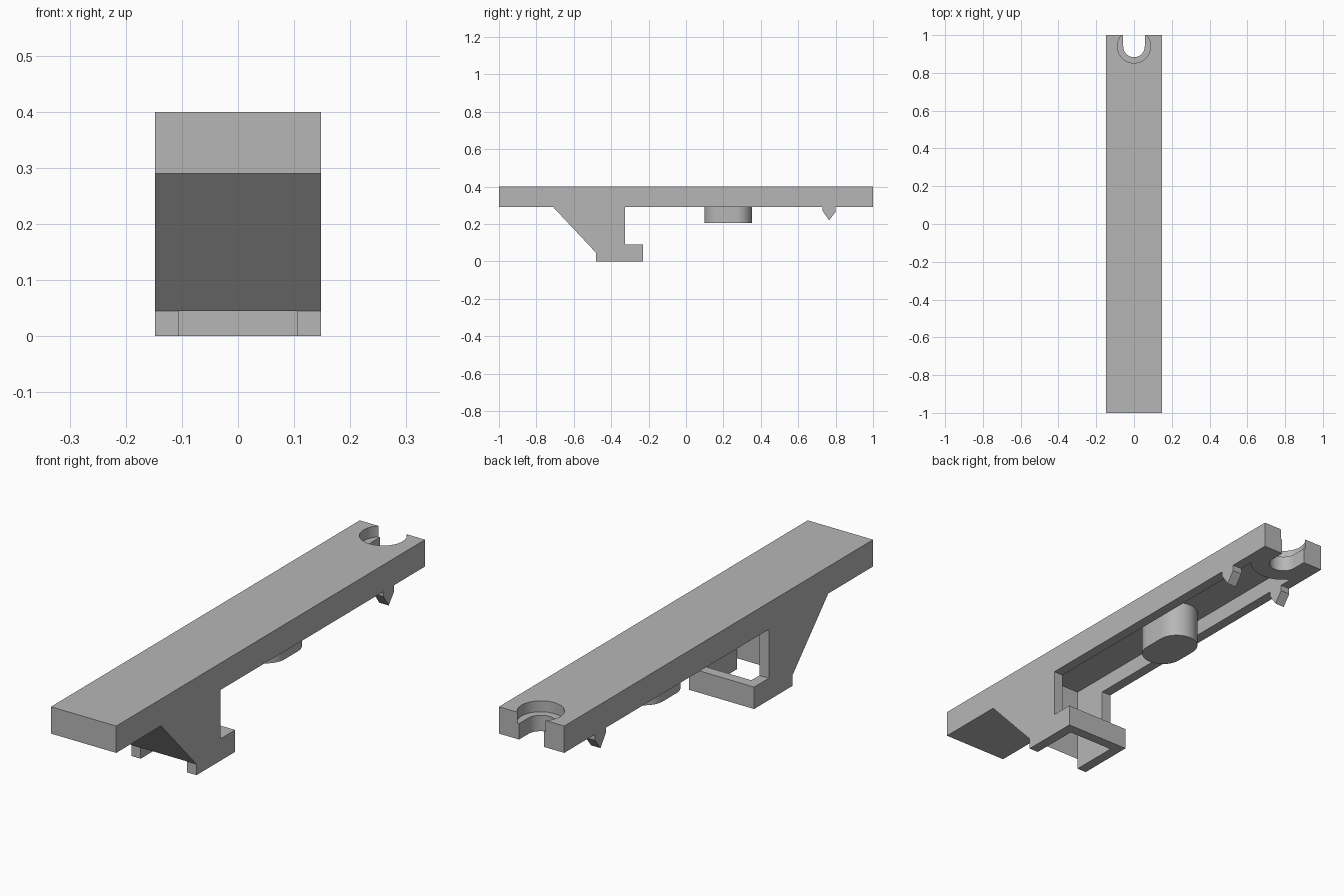
import bpy, bmesh
from math import sin, cos, asin, pi
from mathutils import Vector

cube = bpy.data.objects.get("Cube")
if cube:
    bpy.data.objects.remove(cube, do_unlink=True)

grey = bpy.data.materials.new("mid_grey")
grey.use_nodes = True
colour = (0.47, 0.47, 0.47, 1)
grey.diffuse_color = colour
grey.node_tree.nodes["Principled BSDF"].inputs["Base Color"].default_value = colour

HALF = 0.148       # half width of the bar
INNER = 0.105      # half width of the hollow
CEILING = 0.357    # top of the hollow
NOTCH_Y = 0.94     # centre of the end notch


def prism(name, outline, axis, low, high):
    """Extrude an outline along x (outline is y, z) or z (outline is x, y)."""
    bm = bmesh.new()
    place = (lambda a, b: (low, a, b)) if axis == "x" else (lambda a, b: (a, b, low))
    face = bm.faces.new([bm.verts.new(place(a, b)) for a, b in outline])
    ext = bmesh.ops.extrude_face_region(bm, geom=[face])
    shift = Vector((high - low, 0, 0) if axis == "x" else (0, 0, high - low))
    bmesh.ops.translate(bm, vec=shift,
                        verts=[g for g in ext["geom"] if isinstance(g, bmesh.types.BMVert)])
    bmesh.ops.recalc_face_normals(bm, faces=bm.faces)
    mesh = bpy.data.meshes.new(name)
    bm.to_mesh(mesh)
    bm.free()
    mesh.materials.append(grey)
    obj = bpy.data.objects.new(name, mesh)
    bpy.context.collection.objects.link(obj)
    return obj


def arc(cy, r, start, end, n=24):
    return [(r * cos(start + (end - start) * i / n),
             cy + r * sin(start + (end - start) * i / n)) for i in range(n + 1)]


def rect(a0, a1, b0, b1):
    return [(a0, b0), (a1, b0), (a1, b1), (a0, b1)]


def smooth(obj):
    bpy.ops.object.select_all(action="DESELECT")
    obj.select_set(True)
    bpy.context.view_layer.objects.active = obj
    bpy.ops.object.shade_smooth_by_angle(angle=pi / 6)


# Bar with wedge-shaped hook
body = prism("bar_with_hook", [
    (-1, 0.4), (-1, 0.29), (-0.71, 0.29), (-0.48, 0.045), (-0.48, 0),
    (-0.23, 0), (-0.23, 0.09), (-0.325, 0.09), (-0.325, 0.29), (1, 0.29), (1, 0.4),
], "x", -HALF, HALF)

# Underside hollow, ending in a rounded wall around the notch
wall = 0.13
edge = asin(INNER / wall)
hollow = [(INNER, -0.48)] + arc(NOTCH_Y, wall, -pi / 2 + edge, -pi / 2 - edge) + [(-INNER, -0.48)]
cutters = [
    prism("hollow_cutter", hollow, "z", 0.2, CEILING),
    prism("hook_cutter", rect(-INNER, INNER, -0.48, -0.273), "z", -0.1, 0.25),
    prism("foot_opening_cutter", rect(-INNER, INNER, -0.6, -0.4), "z", -0.1, 0.045),
    # Open notch and its counterbore
    prism("notch_cutter", [(0.057, 1.2)] + arc(NOTCH_Y, 0.057, 0, -pi) + [(-0.057, 1.2)],
          "z", 0.1, 0.6),
    prism("counterbore_cutter", arc(NOTCH_Y, 0.088, 0, 2 * pi, 48)[:-1], "z", 0.355, 0.6),
]
for cutter in cutters:
    cutter.hide_render = True
    mod = body.modifiers.new(cutter.name, "BOOLEAN")
    mod.operation, mod.solver, mod.object = "DIFFERENCE", "EXACT", cutter

# Bake the cuts and drop the cutters
bpy.context.view_layer.update()
graph = bpy.context.evaluated_depsgraph_get()
baked = bpy.data.meshes.new_from_object(body.evaluated_get(graph))
body.modifiers.clear()
body.data = baked
for cutter in cutters:
    bpy.data.objects.remove(cutter, do_unlink=True)
smooth(body)

# Oval post under the bar
r, h, mid = 0.084, 0.043, 0.225
post = prism("oval_post", arc(mid + h, r, 0, pi) + arc(mid - h, r, pi, 2 * pi),
             "z", 0.205, CEILING + 0.01)
smooth(post)

# Pointed teeth on both rims
tooth = [(0.73, 0.3), (0.73, 0.27), (0.765, 0.22), (0.80, 0.265), (0.80, 0.3)]
for side, x0, x1 in (("left", INNER, HALF), ("right", -HALF, -INNER)):
    prism(side + "_tooth", tooth, "x", x0, x1)
